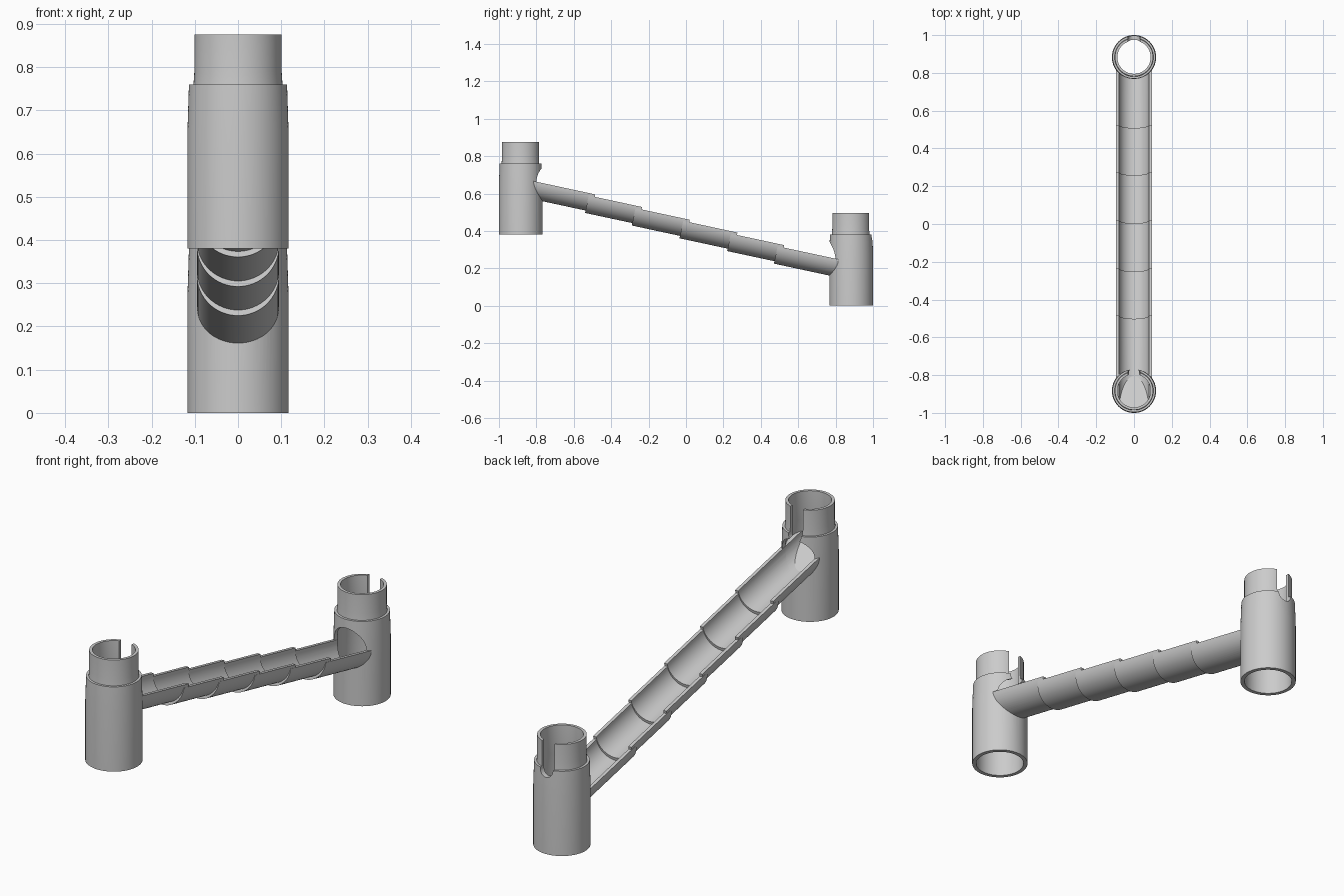
import bpy, bmesh, math
from mathutils import Matrix, Vector

if "Cube" in bpy.data.objects:
    bpy.data.objects.remove(bpy.data.objects["Cube"])

SLOPE = 0.215
STEP = 0.0135
ANGLE = math.atan(SLOPE)
YT = 0.883          # tower distance from the middle
RISE = 0.38         # height of the front tower above the back one


def rim_z(y, seg):
    """Height of the trough axis for a given trough section."""
    return 0.665 - SLOPE * (y + 0.81) - STEP * seg


def make(name, bm):
    bmesh.ops.recalc_face_normals(bm, faces=bm.faces[:])
    me = bpy.data.meshes.new(name)
    bm.to_mesh(me)
    bm.free()
    ob = bpy.data.objects.new(name, me)
    bpy.context.collection.objects.link(ob)
    return ob


def cut(ob, *cutters):
    for c in cutters:
        m = ob.modifiers.new("cut", 'BOOLEAN')
        m.operation = 'DIFFERENCE'
        m.solver = 'EXACT'
        m.object = c
    dg = bpy.context.evaluated_depsgraph_get()
    me = bpy.data.meshes.new_from_object(ob.evaluated_get(dg))
    ob.modifiers.clear()
    ob.data = me
    for c in cutters:
        bpy.data.objects.remove(c)


def cylinder(name, r, depth, matrix, n=64):
    bm = bmesh.new()
    bmesh.ops.create_cone(bm, cap_ends=True, segments=n, radius1=r, radius2=r,
                          depth=depth, matrix=matrix)
    return make(name, bm)


def lathe(name, profile, y, z, n=80):
    """Closed profile of (radius, height) turned into a ring."""
    bm = bmesh.new()
    rings = []
    for i in range(n):
        a = 2 * math.pi * i / n
        rings.append([bm.verts.new((r * math.cos(a), y + r * math.sin(a), z + h))
                      for r, h in profile])
    k = len(profile)
    for i in range(n):
        p, q = rings[i], rings[(i + 1) % n]
        for j in range(k):
            bm.faces.new((p[j], q[j], q[(j + 1) % k], p[(j + 1) % k]))
    return make(name, bm)


def slanted_disc(name, r, top, bottom):
    """Disc in the front tower with sloping top and bottom."""
    bm = bmesh.new()
    bmesh.ops.create_cone(bm, cap_ends=True, segments=80, radius1=r, radius2=r,
                          depth=1, matrix=Matrix.Translation((0, -YT, 0)))
    for v in bm.verts:
        v.co.z = top(v.co.y) if v.co.z > 0 else bottom(v.co.y)
    return make(name, bm)


def channel(y0, y1, seg, r):
    """Round cutter running along the trough axis."""
    a, b = Vector((0, y0, rim_z(y0, seg))), Vector((0, y1, rim_z(y1, seg)))
    m = Matrix.Translation((a + b) / 2) @ (b - a).to_track_quat('Z', 'Y').to_matrix().to_4x4()
    return cylinder("channel_cutter", r, (b - a).length, m)


def bore(y):
    return cylinder("bore_cutter", 0.1, 3, Matrix.Translation((0, y, 0)), 80)


def slot(y, z):
    """Rounded-bottom slot through the neck on the +y side."""
    w = 0.031
    pts = [(w, 0.25)] + [(w * math.cos(-math.pi * i / 16), w * math.sin(-math.pi * i / 16))
                         for i in range(17)] + [(-w, 0.25)]
    bm = bmesh.new()
    f = bm.faces.new([bm.verts.new((x, y + 0.04, z + 0.375 + h)) for x, h in pts])
    ext = bmesh.ops.extrude_face_region(bm, geom=[f])['geom']
    bmesh.ops.translate(bm, vec=(0, 0.15, 0),
                        verts=[v for v in ext if isinstance(v, bmesh.types.BMVert)])
    return make("slot_cutter", bm)


def trough(name, seg, y0, y1):
    """Half-pipe section with square ends."""
    n, ro, ri = 32, 0.095, 0.08
    arc = [math.pi + math.pi * i / n for i in range(n + 1)]
    d = Vector((0, math.cos(ANGLE), -math.sin(ANGLE)))
    u = Vector((0, math.sin(ANGLE), math.cos(ANGLE)))
    bm = bmesh.new()
    ends = []
    for y in (y0, y1):
        o = Vector((0, y, rim_z(y, seg)))
        ends.append([[bm.verts.new(o + Vector((r * math.cos(a), 0, 0)) + u * (r * math.sin(a)))
                      for a in arc] for r in (ro, ri)])
    (ao, ai), (bo, bi) = ends
    for i in range(n):
        for quad in ((ao[i], ao[i + 1], bo[i + 1], bo[i]), (ai[i], ai[i + 1], bi[i + 1], bi[i]),
                     (ao[i], ao[i + 1], ai[i + 1], ai[i]), (bo[i], bo[i + 1], bi[i + 1], bi[i])):
            bm.faces.new(quad)
    for i in (0, n):
        bm.faces.new((ao[i], bo[i], bi[i], ai[i]))
    return make(name, bm)


# towers: socket at the bottom, slightly tapered body, narrow neck
PROFILE = [(0.117, 0), (0.117, 0.27), (0.1135, 0.38), (0.103, 0.38), (0.101, 0.41),
           (0.101, 0.495), (0.088, 0.495), (0.088, 0.37), (0.1, 0.3), (0.1, 0)]
front = lathe("front_tower", PROFILE, -YT, RISE)
cut(front, slot(-YT, RISE), channel(-YT, -0.65, 0, 0.081))
back = lathe("back_tower", PROFILE, YT, 0)
cut(back, slot(YT, 0), channel(0.65, YT, 5, 0.081))

# sloping floor and steeper ramp inside the front tower
under = lambda y: 0.575 - SLOPE * (y + YT)
floor = slanted_disc("front_tower_floor", 0.1, lambda y: rim_z(y, 0), under)
cut(floor, channel(-1.1, -0.65, 0, 0.08))
slanted_disc("front_tower_ramp", 0.0995, lambda y: 0.585 - 0.63 * (y + 0.81),
             lambda y: under(y) + 0.002)

# stepped trough of overlapping half-pipes
ends = [-YT, -0.485, -0.235, 0.02, 0.275, 0.525, YT]
for s in range(6):
    start = ends[s] - (0.035 if s else 0)
    t = trough(f"trough_section_{s + 1}", s, start, ends[s + 1])
    if s == 0:
        cut(t, bore(-YT))
    if s == 5:
        cut(t, bore(YT))

# smooth shading with crisp edges
bpy.ops.object.select_all(action='DESELECT')
for ob in bpy.context.collection.objects:
    ob.select_set(True)
    bpy.context.view_layer.objects.active = ob
bpy.ops.object.shade_smooth_by_angle(angle=math.radians(30))
